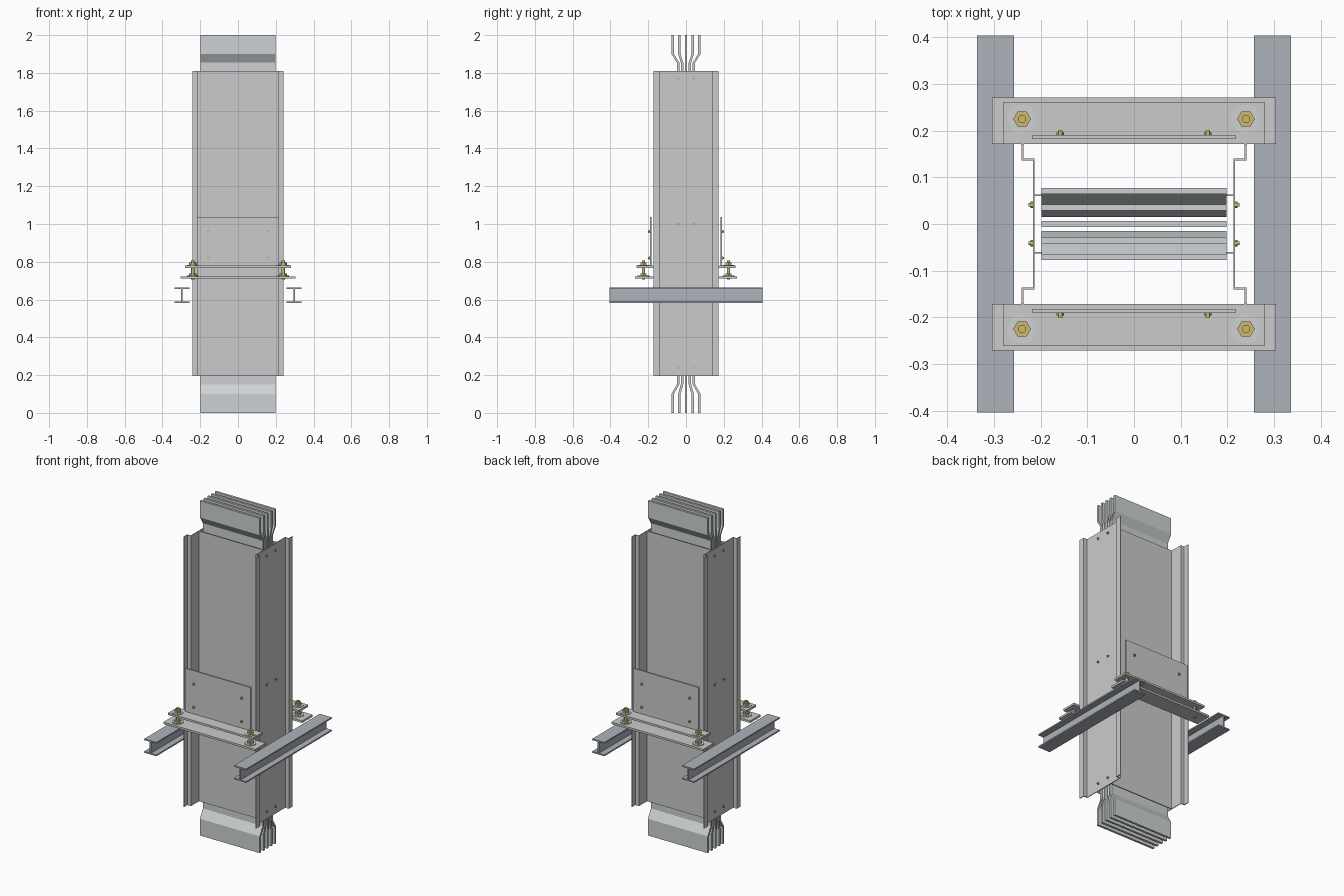
import bpy, bmesh, math
from mathutils import Vector

if "Cube" in bpy.data.objects:
    bpy.data.objects.remove(bpy.data.objects["Cube"])


def material(name, color):
    m = bpy.data.materials.new(name)
    m.diffuse_color = (*color, 1)
    m.use_nodes = True
    m.node_tree.nodes["Principled BSDF"].inputs["Base Color"].default_value = m.diffuse_color
    return m


GOLD = material("brass", (0.62, 0.48, 0.16))
STEEL = material("beam_steel", (0.42, 0.45, 0.50))
LIGHT = material("bar_metal", (0.62, 0.65, 0.66))


def prism(name, pts, axis, a, b, mat=None):
    """Extrude a closed 2D outline along an axis from a to b."""
    place = {'X': lambda p, t: (t, p[0], p[1]),
             'Y': lambda p, t: (p[0], t, p[1]),
             'Z': lambda p, t: (p[0], p[1], t)}[axis]
    bm = bmesh.new()
    lo = [bm.verts.new(place(p, a)) for p in pts]
    hi = [bm.verts.new(place(p, b)) for p in pts]
    bm.faces.new(lo)
    bm.faces.new(hi)
    for i in range(len(pts)):
        j = (i + 1) % len(pts)
        bm.faces.new((lo[i], lo[j], hi[j], hi[i]))
    bmesh.ops.recalc_face_normals(bm, faces=bm.faces)
    me = bpy.data.meshes.new(name)
    bm.to_mesh(me)
    bm.free()
    ob = bpy.data.objects.new(name, me)
    bpy.context.collection.objects.link(ob)
    if mat:
        me.materials.append(mat)
    return ob


def box(name, x0, x1, y0, y1, z0, z1, mat=None):
    return prism(name, [(x0, y0), (x1, y0), (x1, y1), (x0, y1)], 'Z', z0, z1, mat)


def disc(name, axis, center, r, a, b, sides=24, mat=None):
    """Round or hexagonal prism; center is in the plane across the axis."""
    pts = [(center[0] + r * math.cos(2 * math.pi * i / sides),
            center[1] + r * math.sin(2 * math.pi * i / sides)) for i in range(sides)]
    return prism(name, pts, axis, a, b, mat)


# Five bars, spread apart at both ends and packed together inside the housing
T = 0.0065
for i in range(-2, 3):
    wide, tight = 0.0355 * i, 0.021 * i
    line = [(wide, 0), (wide, 0.10), (tight, 0.15), (tight, 1.855), (wide, 1.90), (wide, 2)]
    outline = [(y - T, z) for y, z in line] + [(y + T, z) for y, z in reversed(line)]
    prism("conductor_bar", outline, 'X', -0.198, 0.198, LIGHT)

# Front and back covers, recessed between the side channels
for s in (-1, 1):
    y = sorted((s * 0.060, s * 0.0635))
    box("cover_panel", -0.215, 0.215, *y, 0.195, 1.81)

# Stepped side channels and their bolts
half = [(0.213, 0.136), (0.237, 0.136), (0.237, 0.172)]
back = [(0.241, 0.172), (0.241, 0.140), (0.217, 0.140)]
outer = [(0.241, 0.172), (0.241, 0.1365), (0.217, 0.1365)]
inner = [(0.237, 0.172), (0.237, 0.1405), (0.213, 0.1405)]
for s in (-1, 1):
    pts = (inner + [(x, -y) for x, y in reversed(inner)]
           + [(x, -y) for x, y in outer] + list(reversed(outer)))
    prism("side_channel", [(s * x, y) for x, y in pts], 'Z', 0.195, 1.81)
    for z in (0.24, 1.0, 1.77):
        for y in (-0.041, 0.041):
            disc("side_bolt_head", 'X', (y, z), 0.007, s * 0.216, s * 0.222, 6, GOLD)
            disc("side_bolt_tip", 'X', (y, z), 0.004, s * 0.222, s * 0.226, 12, GOLD)

# I-beams carrying the brackets
W, F, K, Z0, Z1 = 0.040, 0.008, 0.004, 0.582, 0.665
for s in (-1, 1):
    right = [(W, Z0), (W, Z0 + F), (K, Z0 + F), (K, Z1 - F), (W, Z1 - F), (W, Z1)]
    section = right + [(-x, z) for x, z in reversed(right)]
    prism("support_beam", [(s * 0.297 + x, z) for x, z in section],
          'Y', -0.404, 0.404, STEEL)

# Front and back brackets: lower plate, upper shelf, upright plate
for s in (-1, 1):
    def ys(a, b):
        return sorted((s * a, s * b))

    box("lower_plate", -0.304, 0.304, *ys(0.172, 0.271), 0.711, 0.723)
    box("bracket_shelf", -0.281, 0.281, *ys(0.172, 0.261), 0.768, 0.780)
    box("bracket_upright", -0.218, 0.218, *ys(0.182, 0.191), 0.780, 1.038)
    for x in (-0.158, 0.158):
        for z in (0.82, 0.96):
            disc("upright_bolt_head", 'Y', (x, z), 0.008, s * 0.191, s * 0.196, 6, GOLD)
            disc("upright_bolt_tip", 'Y', (x, z), 0.005, s * 0.196, s * 0.201, 12, GOLD)

    # Levelling studs with washers and nuts
    for x in (-0.24, 0.24):
        c = (x, s * 0.225)
        disc("stud", 'Z', c, 0.009, 0.705, 0.808, 20, GOLD)
        disc("upper_washer", 'Z', c, 0.031, 0.780, 0.783, 32, LIGHT)
        disc("upper_nut", 'Z', c, 0.019, 0.783, 0.796, 6, GOLD)
        disc("lower_washer", 'Z', c, 0.031, 0.723, 0.727, 32, LIGHT)
        disc("lower_nut", 'Z', c, 0.019, 0.727, 0.739, 6, GOLD)
